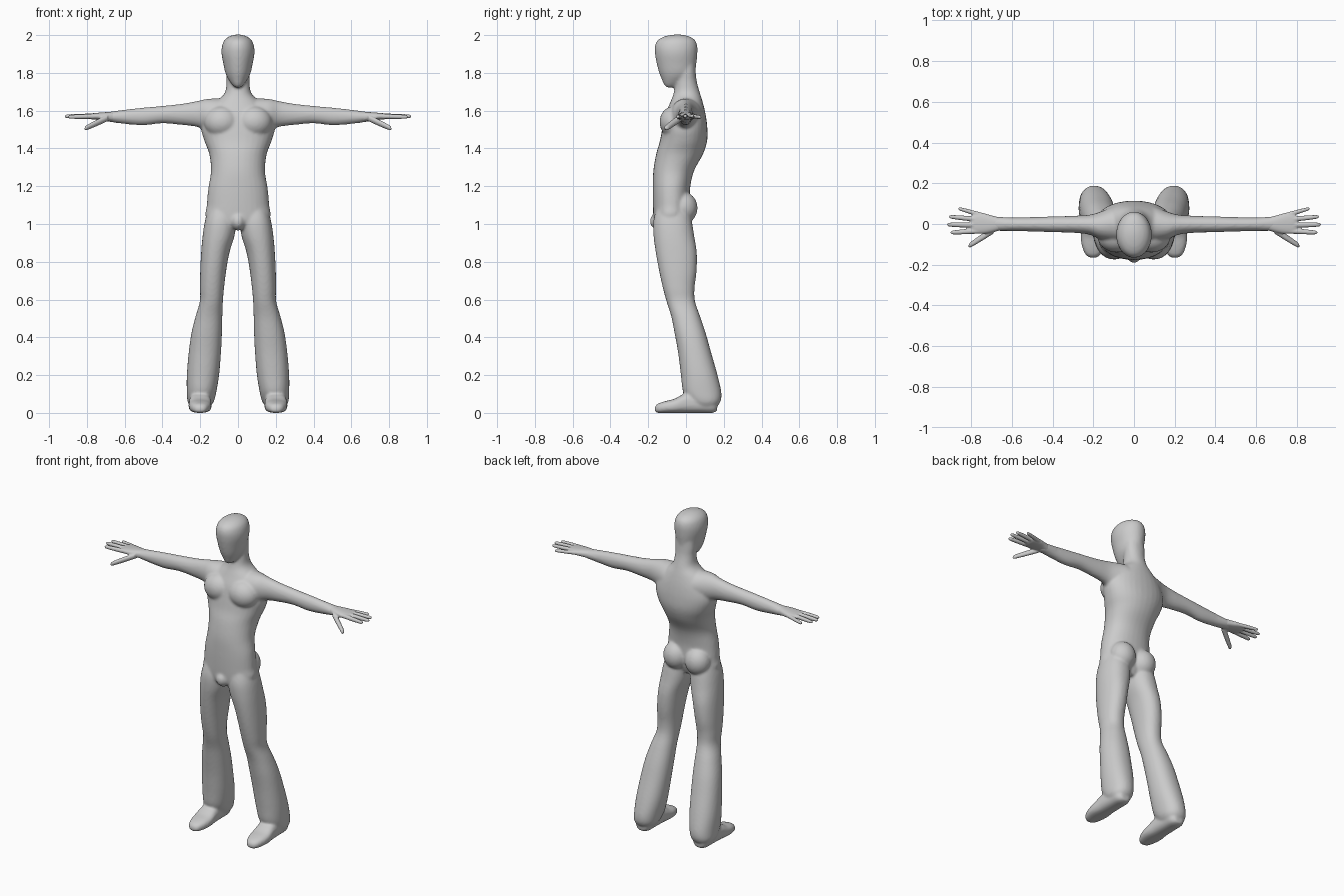
import bpy, bmesh, math
from mathutils import Matrix, Vector

AXES = {'x': (0, 1, 2), 'y': (1, 0, 2), 'z': (2, 0, 1)}


def spline(p0, p1, p2, p3, t):
    return [0.5 * (2 * b + (c - a) * t + (2 * a - 5 * b + 4 * c - d) * t * t
                   + (3 * b - a - 3 * c + d) * t ** 3)
            for a, b, c, d in zip(p0, p1, p2, p3)]


def loft(bm, axis, rings, side=1, power=2.0, steps=4, n=32):
    """Skin rounded rings (position, a min, a max, b min, b max) along an axis."""
    k, a, b = AXES[axis]
    dense = []
    for i in range(len(rings) - 1):
        q = [rings[min(max(j, 0), len(rings) - 1)] for j in range(i - 1, i + 3)]
        dense += [spline(*q, s / steps) for s in range(steps)]
    dense.append(rings[-1])
    loops = []
    for t, a0, a1, b0, b1 in dense:
        loop = []
        for i in range(n):
            ang = 2 * math.pi * i / n
            c, s = math.cos(ang), math.sin(ang)
            co = [0, 0, 0]
            co[k] = t
            co[a] = (a0 + a1) / 2 + (a1 - a0) / 2 * math.copysign(abs(c) ** (2 / power), c)
            co[b] = (b0 + b1) / 2 + (b1 - b0) / 2 * math.copysign(abs(s) ** (2 / power), s)
            co[0] *= side
            loop.append(bm.verts.new(co))
        loops.append(loop)
    for u, v in zip(loops, loops[1:]):
        for i in range(n):
            j = (i + 1) % n
            bm.faces.new((u[i], u[j], v[j], v[i]))
    bm.faces.new(loops[0])
    bm.faces.new(loops[-1])


def ball(bm, centre, radii):
    m = Matrix.Translation(Vector(centre)) @ Matrix.Diagonal((*radii, 1))
    bmesh.ops.create_uvsphere(bm, u_segments=32, v_segments=20, radius=1, matrix=m)


def finish(bm, name, voxel, smooth):
    """Fuse the overlapping pieces into one smooth skin."""
    bmesh.ops.recalc_face_normals(bm, faces=bm.faces)
    me = bpy.data.meshes.new(name)
    bm.to_mesh(me)
    bm.free()
    ob = bpy.data.objects.new(name, me)
    bpy.context.collection.objects.link(ob)
    r = ob.modifiers.new("fuse", 'REMESH')
    r.mode = 'VOXEL'
    r.voxel_size = voxel
    r.use_smooth_shade = True
    s = ob.modifiers.new("soften", 'SMOOTH')
    s.factor = 0.5
    s.iterations = smooth


def sym(rows):
    return [(z, -w, w, f, b) for z, w, f, b in rows]


body = bmesh.new()

# torso and neck: height, half width, front, back
loft(body, 'z', sym([
    (0.985, 0.05, -0.17, -0.01), (1.03, 0.165, -0.172, 0.01), (1.10, 0.165, -0.175, 0.02),
    (1.19, 0.157, -0.176, 0.022), (1.28, 0.143, -0.173, 0.042), (1.37, 0.152, -0.158, 0.09),
    (1.44, 0.178, -0.138, 0.112), (1.51, 0.195, -0.125, 0.113), (1.58, 0.175, -0.11, 0.104),
    (1.64, 0.125, -0.085, 0.09), (1.69, 0.072, -0.066, 0.075), (1.75, 0.061, -0.055, 0.058),
    (1.80, 0.063, -0.05, 0.052), (1.86, 0.06, -0.05, 0.05)]), power=2.15)

# head with pointed chin
loft(body, 'z', sym([
    (1.722, 0.012, -0.10, -0.07), (1.735, 0.028, -0.115, -0.035), (1.765, 0.05, -0.128, 0.01),
    (1.80, 0.067, -0.142, 0.045), (1.85, 0.078, -0.155, 0.055), (1.90, 0.087, -0.164, 0.06),
    (1.94, 0.085, -0.165, 0.06), (1.973, 0.072, -0.15, 0.048), (1.994, 0.045, -0.11, 0.015),
    (2.003, 0.012, -0.06, -0.03)]))

# groin
ball(body, (0, -0.135, 1.015), (0.042, 0.056, 0.05))

for s in (1, -1):
    # chest and buttock swells
    ball(body, (s * 0.085, -0.06, 1.54), (0.095, 0.08, 0.085))
    ball(body, (s * 0.075, -0.015, 1.085), (0.078, 0.076, 0.085))

    # shoulder and arm
    loft(body, 'x', [
        (0.03, -0.08, 0.09, 1.50, 1.665), (0.10, -0.085, 0.085, 1.49, 1.665),
        (0.165, -0.075, 0.06, 1.495, 1.662), (0.22, -0.052, 0.045, 1.515, 1.65),
        (0.30, -0.043, 0.04, 1.525, 1.636), (0.40, -0.04, 0.037, 1.533, 1.625),
        (0.50, -0.037, 0.034, 1.523, 1.616), (0.60, -0.034, 0.032, 1.53, 1.605),
        (0.68, -0.034, 0.036, 1.541, 1.594), (0.71, -0.03, 0.035, 1.549, 1.589)], s)

    # flared leg
    loft(body, 'z', [
        (0.03, 0.15, 0.25, 0.05, 0.16), (0.06, 0.128, 0.267, 0.02, 0.183),
        (0.11, 0.115, 0.271, -0.015, 0.187), (0.20, 0.10, 0.271, -0.027, 0.167),
        (0.32, 0.09, 0.261, -0.042, 0.133), (0.42, 0.085, 0.247, -0.06, 0.105),
        (0.51, 0.083, 0.225, -0.078, 0.075), (0.59, 0.08, 0.202, -0.103, 0.048),
        (0.66, 0.074, 0.201, -0.122, 0.045), (0.75, 0.063, 0.2, -0.142, 0.056),
        (0.85, 0.045, 0.195, -0.16, 0.057), (0.94, 0.018, 0.187, -0.172, 0.043),
        (1.02, 0.01, 0.174, -0.172, 0.03), (1.10, 0.02, 0.15, -0.15, 0.01)], s, power=2.2)

    # shoe
    loft(body, 'y', [
        (-0.166, 0.185, 0.215, 0.008, 0.03), (-0.15, 0.165, 0.238, 0.0, 0.048),
        (-0.11, 0.147, 0.255, 0.0, 0.062), (-0.06, 0.14, 0.262, 0.0, 0.075),
        (0.0, 0.143, 0.258, 0.0, 0.105), (0.08, 0.145, 0.255, 0.0, 0.11),
        (0.14, 0.15, 0.25, 0.0, 0.1), (0.165, 0.17, 0.23, 0.01, 0.08)], s, power=2.6)

finish(body, "body", 0.008, 5)

# hands: start x, y, z, end x, y, z, radius of each digit
DIGITS = [(0.76, -0.034, 1.57, 0.90, -0.042, 1.567, 0.0125),
          (0.76, -0.006, 1.572, 0.918, -0.003, 1.57, 0.0125),
          (0.76, 0.022, 1.572, 0.908, 0.036, 1.57, 0.012),
          (0.74, 0.042, 1.57, 0.862, 0.076, 1.565, 0.011),
          (0.69, -0.03, 1.562, 0.812, -0.108, 1.505, 0.017)]
for s, name in ((1, "left_hand"), (-1, "right_hand")):
    hand = bmesh.new()
    loft(hand, 'x', [
        (0.66, -0.032, 0.032, 1.541, 1.594), (0.70, -0.042, 0.042, 1.547, 1.592),
        (0.74, -0.048, 0.053, 1.551, 1.589), (0.78, -0.046, 0.052, 1.555, 1.585),
        (0.80, -0.038, 0.04, 1.562, 1.58)], s, power=2.4)
    for x0, y0, z0, x1, y1, z1, r in DIGITS:
        rings = []
        for t, k in ((0, 1.05), (0.5, 1.0), (0.85, 0.85), (0.95, 0.7), (1, 0.3)):
            y, z = y0 + (y1 - y0) * t, z0 + (z1 - z0) * t
            rings.append((x0 + (x1 - x0) * t, y - r * k, y + r * k, z - r * k, z + r * k))
        loft(hand, 'x', rings, s, n=16)
    finish(hand, name, 0.004, 3)
